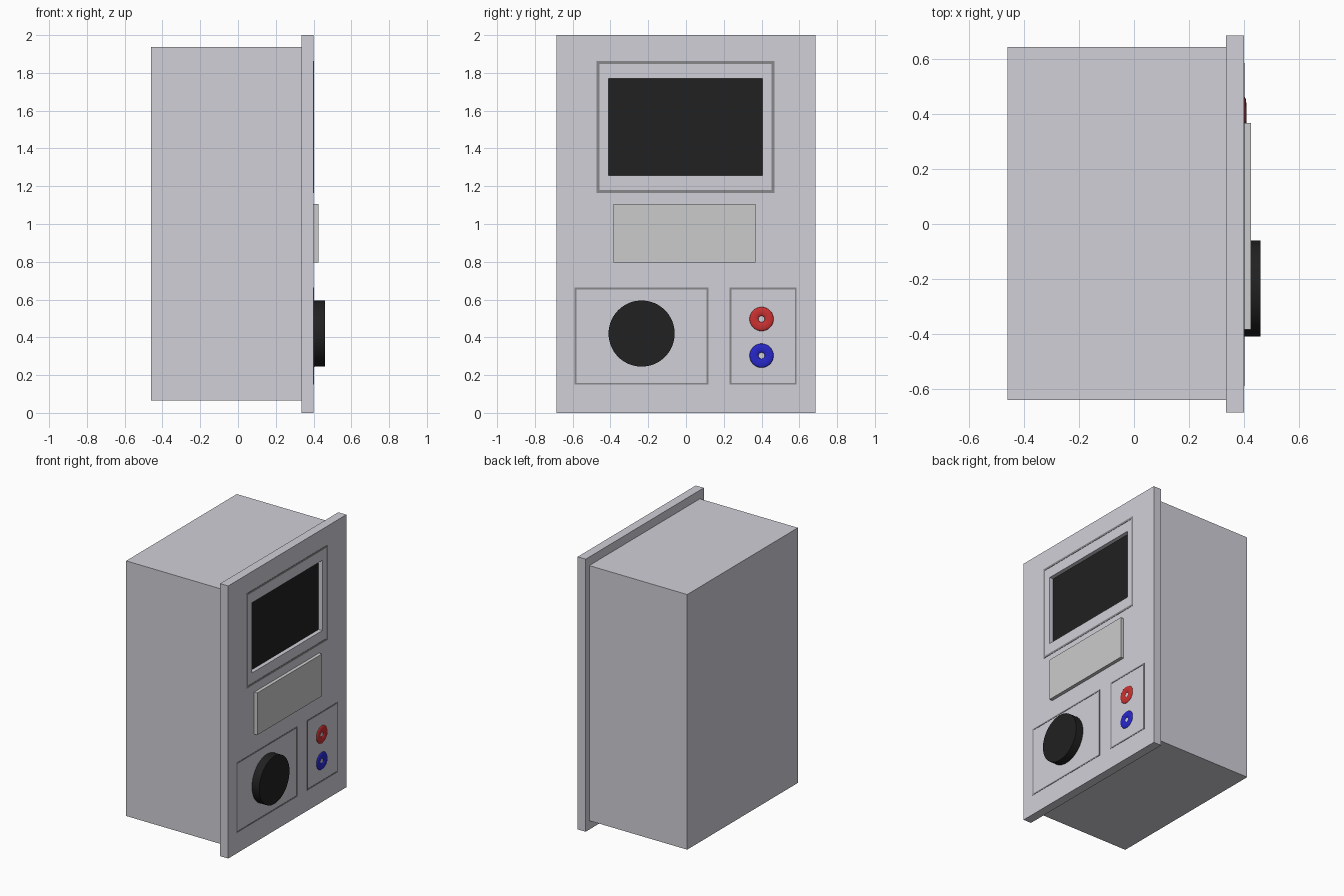
import bpy, bmesh, math
from mathutils import Matrix, Vector

if "Cube" in bpy.data.objects:
    bpy.data.objects.remove(bpy.data.objects["Cube"])

FACE = 0.40  # x of the panel's outer surface


def material(name, rgb):
    m = bpy.data.materials.new(name)
    m.diffuse_color = (*rgb, 1)
    m.use_nodes = True
    m.node_tree.nodes["Principled BSDF"].inputs["Base Color"].default_value = m.diffuse_color
    return m


CASE = material("case_grey", (0.64, 0.63, 0.69))
PLATE = material("plate_grey", (0.69, 0.69, 0.68))
LINE = material("line_grey", (0.25, 0.25, 0.26))
BLACK = material("black", (0.015, 0.015, 0.015))
RED = material("red", (0.6, 0.03, 0.03))
BLUE = material("blue", (0.02, 0.02, 0.6))


def boxes(name, bounds, mat):
    """One object from boxes given as (x0, x1, y0, y1, z0, z1)."""
    bm = bmesh.new()
    for x0, x1, y0, y1, z0, z1 in bounds:
        centre = Vector((x0 + x1, y0 + y1, z0 + z1)) / 2
        size = Matrix.Diagonal((x1 - x0, y1 - y0, z1 - z0, 1))
        bmesh.ops.create_cube(bm, size=1, matrix=Matrix.Translation(centre) @ size)
    mesh = bpy.data.meshes.new(name)
    bm.to_mesh(mesh)
    bm.free()
    mesh.materials.append(mat)
    ob = bpy.data.objects.new(name, mesh)
    bpy.context.collection.objects.link(ob)
    return ob


def outline(name, y0, y1, z0, z1, w):
    """Thin rectangular border line on the panel."""
    a, b = FACE - 0.004, FACE + 0.002
    boxes(name, [(a, b, y0, y1, z0, z0 + w), (a, b, y0, y1, z1 - w, z1),
                 (a, b, y0, y0 + w, z0 + w, z1 - w),
                 (a, b, y1 - w, y1, z0 + w, z1 - w)], LINE)


def finish(name, mat):
    ob = bpy.context.object
    ob.name = name
    ob.data.materials.append(mat)
    bpy.ops.object.shade_smooth_by_angle()
    return ob


# Housing and front panel
boxes("housing", [(-0.46, 0.335, -0.64, 0.643, 0.065, 1.937)], CASE)
panel = boxes("panel", [(0.335, FACE, -0.685, 0.685, 0, 2)], CASE)

# Screen recess cut in the panel, with a black screen at its bottom
recess = (-0.41, 0.406, 1.256, 1.771)
cutter = boxes("screen_cutter", [(0.365, 0.5, *recess)], CASE)
cutter.hide_render = True
cutter.hide_set(True)
cut = panel.modifiers.new("screen_recess", "BOOLEAN")
cut.object = cutter
cut.solver = "EXACT"
boxes("screen", [(0.36, 0.37, *recess)], BLACK)

# Label plate
boxes("label_plate", [(FACE, 0.425, -0.383, 0.368, 0.797, 1.106)], PLATE)

# Border lines around screen, dial and sockets
outline("screen_border", -0.474, 0.468, 1.165, 1.862, 0.015)
outline("dial_border", -0.59, 0.118, 0.149, 0.664, 0.01)
outline("socket_border", 0.23, 0.586, 0.149, 0.664, 0.01)

# Dial
bpy.ops.mesh.primitive_cylinder_add(vertices=64, radius=0.175, depth=0.065,
                                    location=(0.4275, -0.235, 0.42),
                                    rotation=(0, math.pi / 2, 0))
finish("dial", BLACK)

# Socket rings, flattened against the panel
for name, z, mat in (("red_socket", 0.497, RED), ("blue_socket", 0.303, BLUE)):
    bpy.ops.mesh.primitive_torus_add(major_radius=0.04, minor_radius=0.0235,
                                     major_segments=48, minor_segments=16,
                                     location=(FACE, 0.4, z),
                                     rotation=(0, math.pi / 2, 0))
    finish(name, mat).scale.z = 0.36
